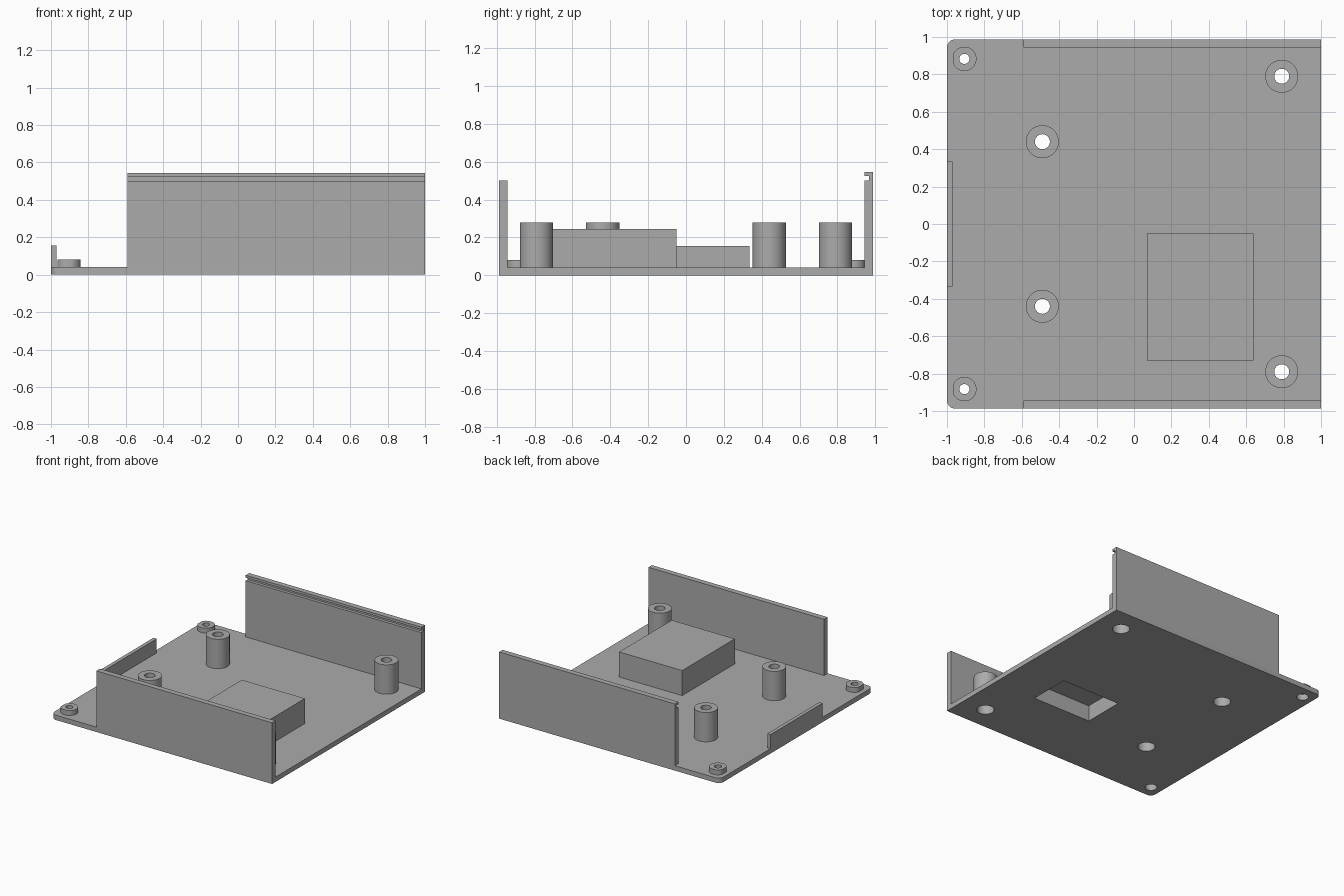
import bpy, bmesh, math
from mathutils import Vector

cube = bpy.data.objects.get("Cube")
if cube:
    bpy.data.objects.remove(cube, do_unlink=True)

grey = bpy.data.materials.new("plain_grey")
grey.use_nodes = True
COLOUR = (0.41, 0.41, 0.41, 1)
grey.diffuse_color = COLOUR
grey.node_tree.nodes["Principled BSDF"].inputs["Base Color"].default_value = COLOUR

HX, HY, FLOOR = 1.0, 0.9875, 0.04
WALL, WALL_START = 0.045, -0.59


def finish(name, bm):
    bmesh.ops.recalc_face_normals(bm, faces=bm.faces)
    mesh = bpy.data.meshes.new(name)
    bm.to_mesh(mesh)
    bm.free()
    mesh.materials.append(grey)
    obj = bpy.data.objects.new(name, mesh)
    bpy.context.collection.objects.link(obj)
    return obj


def prism(name, points, direction):
    """Extrude a flat outline along a direction."""
    bm = bmesh.new()
    face = bm.faces.new([bm.verts.new(p) for p in points])
    out = bmesh.ops.extrude_face_region(bm, geom=[face])
    moved = [v for v in out["geom"] if isinstance(v, bmesh.types.BMVert)]
    bmesh.ops.translate(bm, vec=Vector(direction), verts=moved)
    return finish(name, bm)


def box(name, x0, x1, y0, y1, z0, z1):
    outline = [(x0, y0, z0), (x1, y0, z0), (x1, y1, z0), (x0, y1, z0)]
    return prism(name, outline, (0, 0, z1 - z0))


def circle(x, y, z, r, n=48):
    turn = [2 * math.pi * i / n for i in range(n)]
    return [(x + r * math.cos(a), y + r * math.sin(a), z) for a in turn]


def cut(target, cutter):
    mod = target.modifiers.new("cut", "BOOLEAN")
    mod.operation, mod.solver, mod.object = "DIFFERENCE", "EXACT", cutter
    bpy.context.view_layer.objects.active = target
    bpy.ops.object.modifier_apply(modifier=mod.name)
    bpy.data.objects.remove(cutter, do_unlink=True)


def smooth(obj):
    bpy.ops.object.select_all(action="DESELECT")
    obj.select_set(True)
    bpy.context.view_layer.objects.active = obj
    bpy.ops.object.shade_smooth_by_angle(angle=math.radians(30))


def tube(name, x, y, outer, hole, bore, top, step, limits=None):
    """Hollow post: narrow screw hole above a wider bore open underneath."""
    profile = [(outer, FLOOR), (outer, top), (hole, top),
               (hole, step), (bore, step), (bore, FLOOR)]
    bm = bmesh.new()
    rings = [[bm.verts.new(p) for p in circle(x, y, z, r)] for r, z in profile]
    for a, b in zip(rings, rings[1:] + rings[:1]):
        for i in range(len(a)):
            j = (i + 1) % len(a)
            bm.faces.new((a[i], a[j], b[j], b[i]))
    if limits:  # flats facing the outer edges of the plate
        for v in bm.verts:
            v.co.x = max(v.co.x, -limits[0])
            v.co.y = max(-limits[1], min(limits[1], v.co.y))
    smooth(finish(name, bm))


# Base plate with two rounded corners on the open end
R = 0.045
outline = [(HX, -HY, 0), (HX, HY, 0)]
for side, start in ((1, 90), (-1, 180)):
    for i in range(9):
        a = math.radians(start + i * 90 / 8)
        outline.append((-HX + R + R * math.cos(a), side * (HY - R) + R * math.sin(a), 0))
plate = prism("base_plate", outline, (0, 0, FLOOR))

# Screw posts and low corner bosses, with matching bores through the plate
for side, word in ((-1, "front"), (1, "back")):
    for x, y, end in ((0.79, 0.79, "right"), (-0.49, 0.44, "left")):
        tube(f"{word}_{end}_post", x, side * y, 0.088, 0.04, 0.065, 0.28, 0.2)
        cut(plate, prism("bore", circle(x, side * y, -0.1, 0.065), (0, 0, 0.3)))
    x, y = -0.907, side * 0.883
    tube(f"{word}_corner_boss", x, y, 0.065, 0.027, 0.045, 0.08, 0.05, (0.965, 0.945))
    cut(plate, prism("bore", circle(x, y, -0.1, 0.045), (0, 0, 0.3)))

# Raised block with a pocket open underneath
block = box("raised_block", 0.07, 0.64, -0.73, -0.05, FLOOR, 0.245)
for target in (block, plate):
    cut(target, box("pocket", 0.09, 0.62, -0.42, -0.08, -0.1, 0.13))
smooth(plate)

# Side walls: plain front wall, back wall with a slot under its lip
box("front_wall", WALL_START, HX, -HY, -HY + WALL, FLOOR, 0.5)
inner, slot = HY - WALL, HY - 0.02
section = [(inner, FLOOR), (HY, FLOOR), (HY, 0.545), (inner, 0.545),
           (inner, 0.525), (slot, 0.525), (slot, 0.5), (inner, 0.5)]
prism("back_wall", [(WALL_START, y, z) for y, z in section], (HX - WALL_START, 0, 0))

# Low tab on the open end
box("end_tab", -HX, -0.97, -0.335, 0.335, FLOOR, 0.155)
